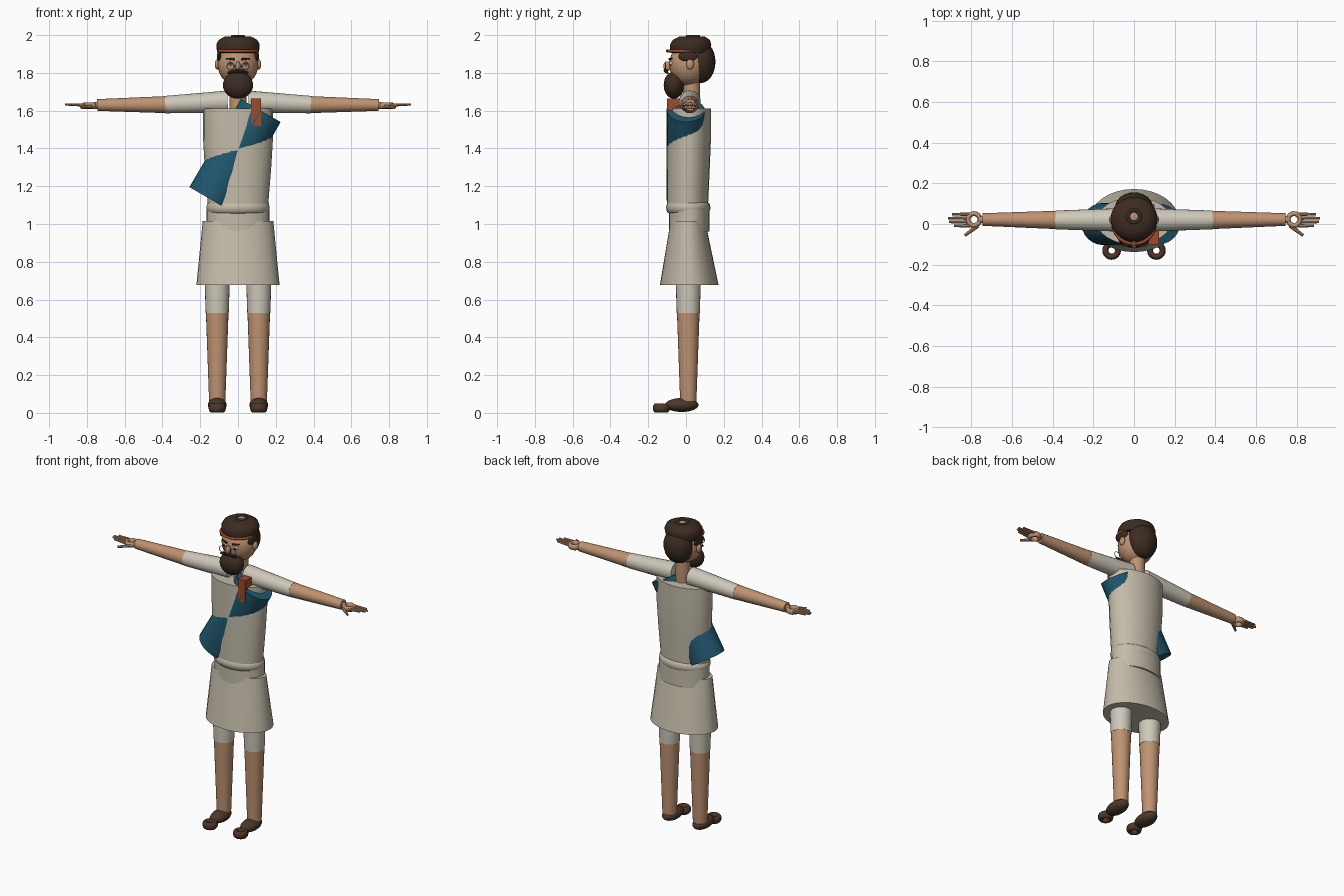
import bpy, bmesh, math
from mathutils import Vector, Matrix

cube = bpy.data.objects.get("Cube")
if cube:
    bpy.data.objects.remove(cube, do_unlink=True)


def material(name, rgb):
    m = bpy.data.materials.new(name)
    m.use_nodes = True
    m.diffuse_color = (*rgb, 1)
    m.node_tree.nodes["Principled BSDF"].inputs["Base Color"].default_value = (*rgb, 1)
    return m


TUNIC = material("tunic cream", (0.55, 0.50, 0.40))
LINEN = material("linen white", (0.62, 0.58, 0.49))
SKIN = material("skin", (0.52, 0.29, 0.17))
HAIR = material("dark hair", (0.045, 0.025, 0.015))
SHOE = material("shoe leather", (0.075, 0.038, 0.022))
BLUE = material("sash blue", (0.015, 0.095, 0.155))
RUST = material("rust red", (0.33, 0.07, 0.03))
METAL = material("grey metal", (0.22, 0.22, 0.22))
WHITE = material("eye white", (0.75, 0.73, 0.68))


def finish(name, bm, mat, matrix=Matrix(), angle=40):
    """Turn a bmesh into a smooth shaded object."""
    bm.transform(matrix)
    bmesh.ops.recalc_face_normals(bm, faces=bm.faces)
    mesh = bpy.data.meshes.new(name)
    bm.to_mesh(mesh)
    bm.free()
    mesh.materials.append(mat)
    obj = bpy.data.objects.new(name, mesh)
    bpy.context.collection.objects.link(obj)
    bpy.ops.object.select_all(action="DESELECT")
    obj.select_set(True)
    bpy.context.view_layer.objects.active = obj
    bpy.ops.object.shade_smooth_by_angle(angle=math.radians(angle))
    return obj


def loft(name, rings, mat, matrix=Matrix(), sides=24):
    """Skin elliptical rings given as (height, x radius, y radius, y centre)."""
    bm = bmesh.new()
    loops = []
    for z, rx, ry, cy in rings:
        turn = [math.tau * i / sides for i in range(sides)]
        loops.append([bm.verts.new((rx * math.cos(a), cy + ry * math.sin(a), z)) for a in turn])
    for low, high in zip(loops, loops[1:]):
        for i in range(sides):
            j = (i + 1) % sides
            bm.faces.new((low[i], low[j], high[j], high[i]))
    bm.faces.new(loops[0])
    bm.faces.new(loops[-1])
    return finish(name, bm, mat, matrix)


def rod(name, start, end, r1, r2, mat, sides=8):
    """Tapered cylinder between two points."""
    start, end = Vector(start), Vector(end)
    axis = end - start
    turn = axis.to_track_quat("Z", "Y").to_matrix().to_4x4()
    return loft(name, [(0, r1, r1, 0), (axis.length, r2, r2, 0)], mat,
                Matrix.Translation(start) @ turn, sides)


def ball(name, centre, radii, mat, tilt=0):
    bm = bmesh.new()
    bmesh.ops.create_uvsphere(bm, u_segments=24, v_segments=14, radius=1)
    place = Matrix.Translation(centre) @ Matrix.Rotation(tilt, 4, "X") @ Matrix.Diagonal((*radii, 1))
    return finish(name, bm, mat, place)


def ring(name, centre, rx, ry, tube, height, mat, rotation=Matrix(), sides=24):
    """Elliptical torus, flat in its own xy plane."""
    bm = bmesh.new()
    rows = []
    for i in range(sides):
        a = math.tau * i / sides
        row = []
        for k in range(10):
            b = math.tau * k / 10
            out = tube * math.cos(b)
            row.append(bm.verts.new(((rx + out) * math.cos(a), (ry + out) * math.sin(a),
                                     height * math.sin(b))))
        rows.append(row)
    for i in range(sides):
        near, far = rows[i], rows[(i + 1) % sides]
        for k in range(10):
            n = (k + 1) % 10
            bm.faces.new((near[k], far[k], far[n], near[n]))
    return finish(name, bm, mat, Matrix.Translation(centre) @ rotation, 60)


def box(name, low, high, mat):
    bm = bmesh.new()
    bmesh.ops.create_cube(bm, size=1)
    low, high = Vector(low), Vector(high)
    return finish(name, bm, mat, Matrix.Translation((low + high) / 2) @ Matrix.Diagonal((*(high - low), 1)))


# Clothing on the trunk
loft("tunic_body", [(1.08, 0.158, 0.108, 0.008), (1.3, 0.176, 0.114, 0.012),
                    (1.45, 0.185, 0.117, 0.015), (1.612, 0.185, 0.117, 0.015)], TUNIC)
loft("waist", [(0.96, 0.166, 0.108, 0.017), (1.08, 0.166, 0.108, 0.017)], TUNIC)
ring("belt_roll", (0, 0.012, 1.087), 0.142, 0.092, 0.026, 0.035, TUNIC)
loft("skirt", [(0.678, 0.22, 0.155, 0.017), (1.015, 0.187, 0.092, 0.01)], TUNIC, sides=32)

# Diagonal sash, pushed through the tunic so that its ends stand out
tilt = Matrix.Translation((-0.015, 0, 1.367)) @ Matrix.Rotation(math.radians(30), 4, "Y")
loft("sash", [(-0.27, 0.124, 0.104, 0), (0.27, 0.122, 0.1, 0)], BLUE, tilt)
box("pouch", (0.07, -0.1, 1.52), (0.122, -0.035, 1.665), RUST)

# Limbs, mirrored left and right
for side, label in ((1, "left"), (-1, "right")):
    hip = Matrix.Translation((0.11 * side, 0, 0))
    loft(label + "_trouser", [(0.53, 0.061, 0.061, 0.012), (0.8, 0.07, 0.07, 0.012)], LINEN, hip)
    loft(label + "_shin", [(0.06, 0.043, 0.043, 0.012), (0.535, 0.06, 0.06, 0.012)], SKIN, hip)
    ball(label + "_shoe", (0.11 * side, -0.022, 0.042), (0.05, 0.088, 0.037), SHOE)
    ring(label + "_shoe_toe", (0.11 * side, -0.13, 0.026), 0.031, 0.031, 0.015, 0.024, SHOE)

    rod(label + "_sleeve", (0.055 * side, 0.02, 1.648), (0.385 * side, 0.02, 1.632), 0.058, 0.046, LINEN, 24)
    rod(label + "_forearm", (0.38 * side, 0.02, 1.632), (0.745 * side, 0.022, 1.63), 0.045, 0.031, SKIN, 24)
    rod(label + "_wrist", (0.74 * side, 0.022, 1.628), (0.765 * side, 0.022, 1.626), 0.018, 0.018, SKIN, 12)
    ring(label + "_palm", (0.787 * side, 0.022, 1.625), 0.029, 0.029, 0.012, 0.018, SKIN)
    for n in range(4):
        y = 0.048 - 0.019 * n
        reach = (0.895, 0.915, 0.91, 0.885)[n]
        rod(f"{label}_finger_{n + 1}", (0.805 * side, y, 1.63), (reach * side, y, 1.633), 0.009, 0.006, SKIN)
    rod(label + "_thumb", (0.768 * side, -0.008, 1.622), (0.832 * side, -0.057, 1.617), 0.011, 0.007, SKIN)

# Head and neck
rod("neck", (0, 0.03, 1.6), (0, 0.03, 1.78), 0.045, 0.045, SKIN, 20)
ball("head", (0, 0.015, 1.845), (0.108, 0.103, 0.115), SKIN)
ball("back_hair", (0, 0.078, 1.858), (0.094, 0.078, 0.112), HAIR)
ball("beard", (0, -0.064, 1.735), (0.08, 0.054, 0.072), HAIR)
ball("nose", (0, -0.1, 1.835), (0.013, 0.02, 0.026), SKIN)
for side, label in ((1, "left"), (-1, "right")):
    ball(label + "_ear", (0.11 * side, 0.022, 1.845), (0.013, 0.02, 0.027), SKIN)
    ball(label + "_side_hair", (0.1 * side, 0.01, 1.888), (0.012, 0.05, 0.028), HAIR)
    ball(label + "_eye", (0.04 * side, -0.079, 1.85), (0.015, 0.009, 0.01), WHITE)
    ball(label + "_pupil", (0.04 * side, -0.087, 1.85), (0.006, 0.004, 0.007), HAIR)
    rod(label + "_brow", (0.02 * side, -0.088, 1.872), (0.062 * side, -0.074, 1.876), 0.006, 0.004, HAIR)
    rod(label + "_moustache", (0, -0.108, 1.812), (0.055 * side, -0.098, 1.8), 0.011, 0.006, HAIR)
    ring(label + "_spectacle", (0.04 * side, -0.108, 1.835), 0.019, 0.019, 0.002, 0.002, METAL,
         Matrix.Rotation(math.pi / 2, 4, "X"))

# Cap with a small opening on the crown
loft("cap", [(1.905, 0.108, 0.103, 0.022), (1.925, 0.113, 0.108, 0.022), (1.95, 0.115, 0.109, 0.025),
             (1.975, 0.102, 0.098, 0.028), (1.992, 0.07, 0.068, 0.032), (1.994, 0.036, 0.036, 0.035)], HAIR, sides=32)
ring("cap_rim", (0, 0.037, 1.992), 0.03, 0.03, 0.009, 0.008, HAIR)
ball("crown", (0, 0.037, 1.992), (0.022, 0.022, 0.004), SKIN)
ring("cap_band", (0, 0.002, 1.916), 0.104, 0.1, 0.008, 0.008, RUST)
